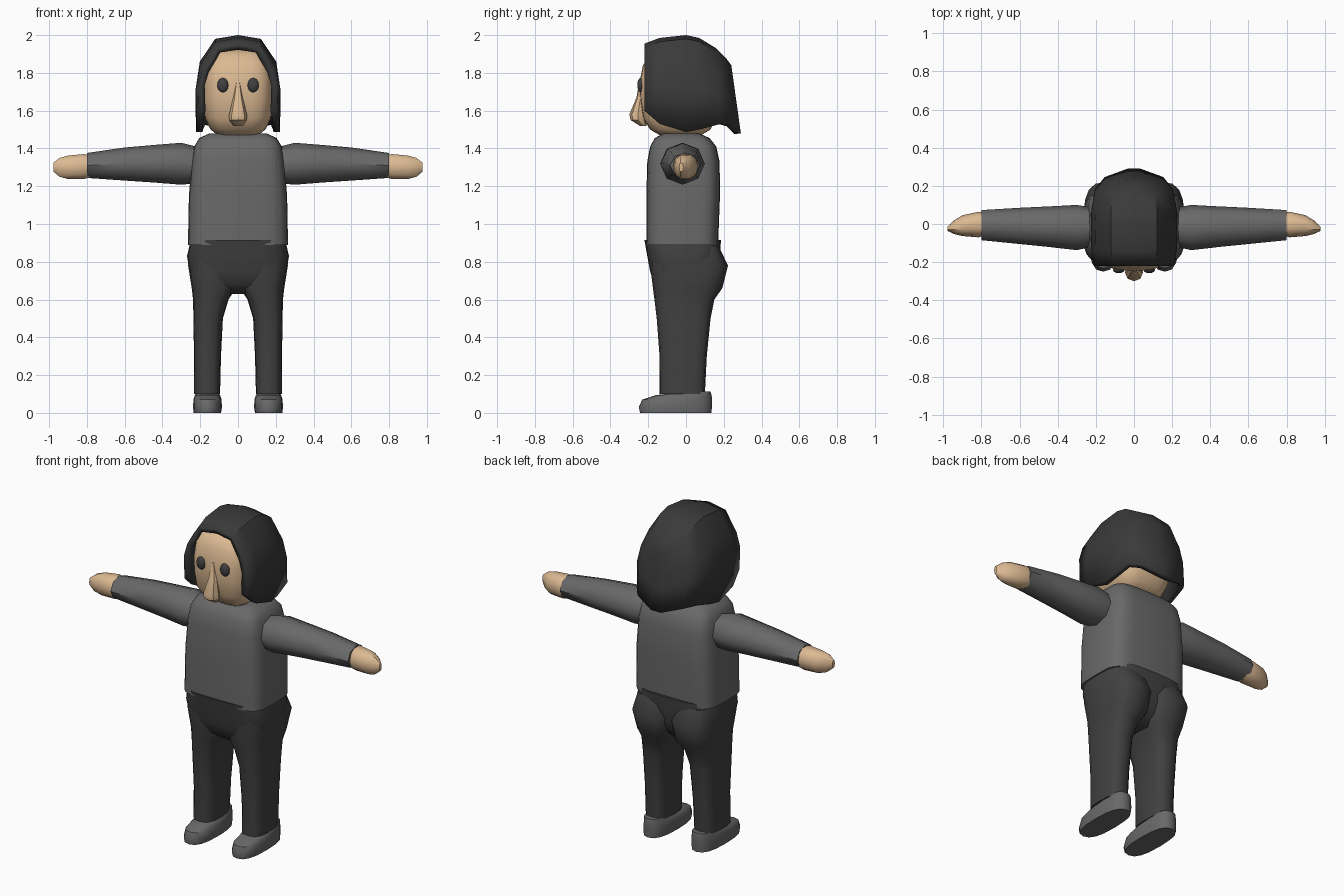
import bpy
import bmesh
from math import cos, sin, pi, copysign, radians

if "Cube" in bpy.data.objects:
    bpy.data.objects.remove(bpy.data.objects["Cube"], do_unlink=True)


def material(name, r, g, b):
    mat = bpy.data.materials.new(name)
    mat.use_nodes = True
    mat.diffuse_color = (r, g, b, 1)
    mat.node_tree.nodes["Principled BSDF"].inputs["Base Color"].default_value = (r, g, b, 1)
    return mat


SKIN = material("warm skin", 0.72, 0.49, 0.29)
SHIRT = material("grey cloth", 0.14, 0.14, 0.14)
TROUSERS = material("charcoal cloth", 0.052, 0.052, 0.052)
HAIR = material("black hair", 0.042, 0.042, 0.042)


def finish(name, bm, mat, angle=40):
    """Turn a bmesh into a smooth shaded object."""
    bmesh.ops.recalc_face_normals(bm, faces=bm.faces)
    mesh = bpy.data.meshes.new(name)
    bm.to_mesh(mesh)
    bm.free()
    mesh.materials.append(mat)
    obj = bpy.data.objects.new(name, mesh)
    bpy.context.collection.objects.link(obj)
    bpy.ops.object.select_all(action="DESELECT")
    obj.select_set(True)
    bpy.context.view_layer.objects.active = obj
    bpy.ops.object.shade_smooth_by_angle(angle=radians(angle))
    return obj


def bridge(bm, rows, closed):
    """Join neighbouring rows of vertices with quads."""
    count = len(rows[0])
    for low, high in zip(rows, rows[1:]):
        for i in range(count if closed else count - 1):
            j = (i + 1) % count
            bm.faces.new((low[i], low[j], high[j], high[i]))


def loft(name, mat, rings, axis="z", sides=24, power=2.0, mirror=1, angle=40):
    """Skin rounded sections; a ring is (position, low a, high a, low b, high b)."""
    bm = bmesh.new()
    rows = []
    for pos, a0, a1, b0, b1 in rings:
        row = []
        for i in range(sides):
            c, s = cos(2 * pi * i / sides), sin(2 * pi * i / sides)
            a = (a0 + a1 + (a1 - a0) * copysign(abs(c) ** (2 / power), c)) / 2
            b = (b0 + b1 + (b1 - b0) * copysign(abs(s) ** (2 / power), s)) / 2
            x, y, z = (a, b, pos) if axis == "z" else (pos, a, b)
            row.append(bm.verts.new((x * mirror, y, z)))
        rows.append(row)
    bridge(bm, rows, True)
    bm.faces.new(rows[0])
    bm.faces.new(rows[-1])
    return finish(name, bm, mat, angle)


# Torso: a soft box rounded at the shoulders
loft("torso", SHIRT, [
    (0.89, -0.265, 0.265, -0.21, 0.17),
    (1.15, -0.26, 0.26, -0.21, 0.18),
    (1.33, -0.245, 0.245, -0.205, 0.178),
    (1.41, -0.232, 0.232, -0.19, 0.16),
    (1.455, -0.205, 0.205, -0.165, 0.125),
    (1.48, -0.15, 0.15, -0.12, 0.07)], power=4.5)

# Hips of the trousers
loft("hips", TROUSERS, [
    (0.63, -0.1, 0.1, -0.11, 0.08),
    (0.68, -0.24, 0.24, -0.17, 0.14),
    (0.75, -0.257, 0.257, -0.19, 0.17),
    (0.83, -0.27, 0.27, -0.205, 0.18),
    (0.915, -0.25, 0.25, -0.22, 0.185)], power=3.6)

# Head: a rounded block, with the nose set on its front
loft("head", SKIN, [
    (1.465, -0.1, 0.1, -0.13, 0.07),
    (1.5, -0.145, 0.145, -0.19, 0.13),
    (1.56, -0.175, 0.175, -0.227, 0.155),
    (1.66, -0.185, 0.185, -0.243, 0.17),
    (1.75, -0.185, 0.185, -0.246, 0.17),
    (1.84, -0.178, 0.178, -0.228, 0.16),
    (1.9, -0.14, 0.14, -0.19, 0.12),
    (1.925, -0.08, 0.08, -0.12, 0.05)], power=3.4)
loft("nose", SKIN, [
    (1.76, -0.01, 0.01, -0.247, -0.23),
    (1.67, -0.025, 0.025, -0.262, -0.22),
    (1.58, -0.047, 0.047, -0.3, -0.21),
    (1.55, -0.047, 0.047, -0.293, -0.21),
    (1.52, -0.025, 0.025, -0.245, -0.21)], sides=8)

# Parts that come in pairs
for side, m in (("left", 1), ("right", -1)):
    loft(side + "_leg", TROUSERS, [
        (0.1, 0.095, 0.232, -0.14, 0.1),
        (0.3, 0.09, 0.233, -0.14, 0.11),
        (0.5, 0.08, 0.236, -0.155, 0.13),
        (0.6, 0.05, 0.238, -0.167, 0.15),
        (0.66, 0.012, 0.245, -0.175, 0.192),
        (0.78, 0.0, 0.264, -0.19, 0.222),
        (0.88, 0.02, 0.25, -0.19, 0.175)], sides=16, power=3, mirror=m)
    loft(side + "_shoe", SHIRT, [
        (0.0, 0.09, 0.235, -0.243, 0.135),
        (0.03, 0.085, 0.238, -0.25, 0.137),
        (0.07, 0.087, 0.236, -0.232, 0.137),
        (0.094, 0.095, 0.228, -0.16, 0.136),
        (0.112, 0.11, 0.215, 0.0, 0.13)], sides=16, power=2.6, mirror=m)
    loft(side + "_sleeve", SHIRT, [
        (0.18, -0.11, 0.08, 1.22, 1.4),
        (0.3, -0.137, 0.1, 1.208, 1.43),
        (0.45, -0.12, 0.092, 1.22, 1.418),
        (0.6, -0.105, 0.085, 1.23, 1.405),
        (0.8, -0.085, 0.073, 1.244, 1.376)], "x", sides=8, mirror=m, angle=50)
    loft(side + "_hand", SKIN, [
        (0.78, -0.06, 0.06, 1.245, 1.365),
        (0.815, -0.07, 0.064, 1.235, 1.373),
        (0.9, -0.063, 0.046, 1.235, 1.365),
        (0.945, -0.052, 0.018, 1.248, 1.352),
        (0.978, -0.036, -0.014, 1.277, 1.325)], "x", sides=10, power=2.3, mirror=m)

    # Eye: a flattened ball
    bm = bmesh.new()
    bmesh.ops.create_uvsphere(bm, u_segments=16, v_segments=10, radius=1)
    bmesh.ops.scale(bm, vec=(0.03, 0.018, 0.038), verts=bm.verts)
    bmesh.ops.translate(bm, vec=(0.08 * m, -0.24, 1.735), verts=bm.verts)
    finish(side + "_eye", bm, TROUSERS)

# Hair: arches from fringe to nape as (y, half width, top, hem, backward lean)
arches = [
    (-0.22, 0.188, 1.955, 1.6, 0.0),
    (-0.14, 0.2, 1.985, 1.53, 0.0),
    (0.0, 0.202, 2.0, 1.487, 0.0),
    (0.07, 0.2, 1.985, 1.5, 0.0),
    (0.16, 0.185, 1.93, 1.53, 0.06),
    (0.21, 0.14, 1.88, 1.52, 0.1),
    (0.24, 0.03, 1.84, 1.48, 0.14)]
bm = bmesh.new()
rows = []
for y, w, top, hem, lean in arches:
    half = [(1.1 * w, hem), (1.12 * w, (hem + top) / 2 - 0.04), (w, top - 0.14), (0.6 * w, top - 0.02)]
    outline = half + [(0, top)] + [(-x, z) for x, z in reversed(half)]
    rows.append([bm.verts.new((x, y + lean * (top - z), z)) for x, z in outline])
bridge(bm, rows, False)
back = rows[-1]
for i in range(3):
    bm.faces.new((back[i], back[i + 1], back[7 - i], back[8 - i]))
bm.faces.new(back[3:6])
hair = finish("hair", bm, HAIR, 35)
shell = hair.modifiers.new("thickness", "SOLIDIFY")
shell.thickness = 0.035
shell.offset = -1
